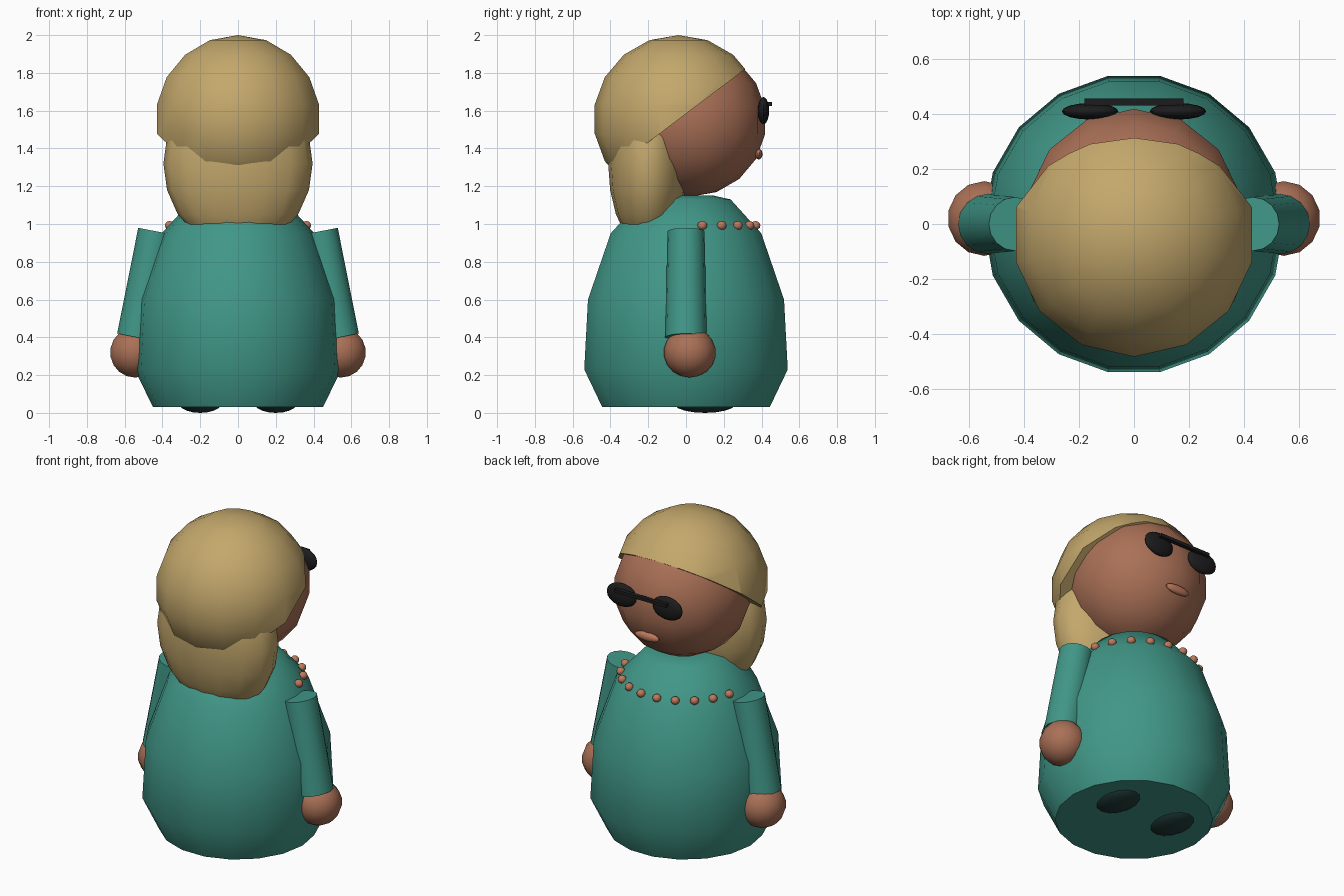
import bpy, bmesh
from math import sin, cos, pi, radians
from mathutils import Vector

cube = bpy.data.objects.get("Cube")
if cube:
    bpy.data.objects.remove(cube, do_unlink=True)


def material(name, rgb):
    m = bpy.data.materials.new(name)
    m.use_nodes = True
    m.diffuse_color = (*rgb, 1)
    m.node_tree.nodes["Principled BSDF"].inputs["Base Color"].default_value = (*rgb, 1)
    return m


TEAL = material("teal_cloth", (0.052, 0.31, 0.245))
HAIR = material("blond_hair", (0.55, 0.39, 0.15))
SKIN = material("brown_skin", (0.40, 0.162, 0.093))
LIPS = material("coral_trim", (0.51, 0.19, 0.105))
BLACK = material("black_plastic", (0.012, 0.012, 0.013))
SHOE = material("dark_shoe", (0.015, 0.045, 0.042))


def finish(bm, name, mat, angle=50):
    bmesh.ops.recalc_face_normals(bm, faces=bm.faces)
    mesh = bpy.data.meshes.new(name)
    bm.to_mesh(mesh)
    bm.free()
    mesh.materials.append(mat)
    ob = bpy.data.objects.new(name, mesh)
    bpy.context.collection.objects.link(ob)
    bpy.ops.object.select_all(action="DESELECT")
    ob.select_set(True)
    bpy.context.view_layer.objects.active = ob
    bpy.ops.object.shade_smooth_by_angle(angle=radians(angle))
    return ob


def ball_mesh(center, radii, segs=14, rings=9):
    bm = bmesh.new()
    bmesh.ops.create_uvsphere(bm, u_segments=segs, v_segments=rings, radius=1)
    bmesh.ops.scale(bm, vec=radii, verts=bm.verts)
    bmesh.ops.translate(bm, vec=center, verts=bm.verts)
    return bm


def ball(name, mat, center, radii, segs=14, rings=9):
    return finish(ball_mesh(center, radii, segs, rings), name, mat)


def loft(name, mat, sections, segs):
    """Rings of (center, radius, axis tilt in the xz plane), closed at both ends."""
    bm = bmesh.new()
    rings = []
    for center, r, tilt in sections:
        side = Vector((cos(tilt), 0, sin(tilt)))
        rings.append([bm.verts.new(Vector(center) + side * r * cos(a) + Vector((0, r * sin(a), 0)))
                      for a in (2 * pi * i / segs for i in range(segs))])
    for a, b in zip(rings, rings[1:]):
        for i in range(segs):
            j = (i + 1) % segs
            bm.faces.new((a[i], a[j], b[j], b[i]))
    bm.faces.new(rings[0])
    bm.faces.new(rings[-1])
    return finish(bm, name, mat)


# Robe
profile = [(0.45, 0.03), (0.547, 0.23), (0.527, 0.6), (0.405, 0.95), (0.24, 1.13), (0.15, 1.15)]
loft("robe", TEAL, [((0, 0, z), r, 0) for r, z in profile], 18)

# Head and long hair at the nape
ball("head", SKIN, (0, 0.025, 1.545), (0.4, 0.4, 0.4))
ball("nape_hair", HAIR, (0, -0.2, 1.32), (0.395, 0.212, 0.455), 16, 10)

# Hair cap, sliced off on a slope above the face
bm = ball_mesh((0, -0.04, 1.555), (0.447, 0.45, 0.445))
cut = bmesh.ops.bisect_plane(bm, geom=bm.verts[:] + bm.edges[:] + bm.faces[:],
                             plane_co=(0, -0.15, 1.47), plane_no=(0, -0.355, 0.47), clear_inner=True)
rim = [e for e in cut["geom_cut"] if isinstance(e, bmesh.types.BMEdge)]
bmesh.ops.holes_fill(bm, edges=rim, sides=0)
finish(bm, "hair_cap", HAIR)

# Paired parts
for s, side in ((1, "left"), (-1, "right")):
    loft(side + "_sleeve", TEAL, [((s * 0.532, 0, 0.399), 0.11, s * 0.194),
                                  ((s * 0.432, 0, 0.961), 0.098, s * 0.194)], 16)
    ball(side + "_hand", SKIN, (s * 0.545, 0.02, 0.32), (0.135, 0.138, 0.133))
    ball(side + "_shoe", SHOE, (s * 0.2, 0.1, 0.05), (0.115, 0.165, 0.05))
    ball(side + "_lens", BLACK, (s * 0.16, 0.41, 0.0 + 1.6), (0.103, 0.03, 0.072), 16, 10)

# Glasses bar
bm = bmesh.new()
bmesh.ops.create_cube(bm, size=1)
bmesh.ops.scale(bm, vec=(0.36, 0.025, 0.02), verts=bm.verts)
bmesh.ops.translate(bm, vec=(0, 0.444, 1.636), verts=bm.verts)
finish(bm, "glasses_bar", BLACK)

# Mouth
ball("mouth", LIPS, (0, 0.385, 1.37), (0.085, 0.02, 0.028))

# Bead necklace around the front of the collar
for i in range(10):
    a = radians(13.5 + 17 * i)
    ball(f"bead_{i + 1}", LIPS, (0.372 * cos(a), 0.372 * sin(a), 0.992), (0.026, 0.026, 0.024), 10, 6)
